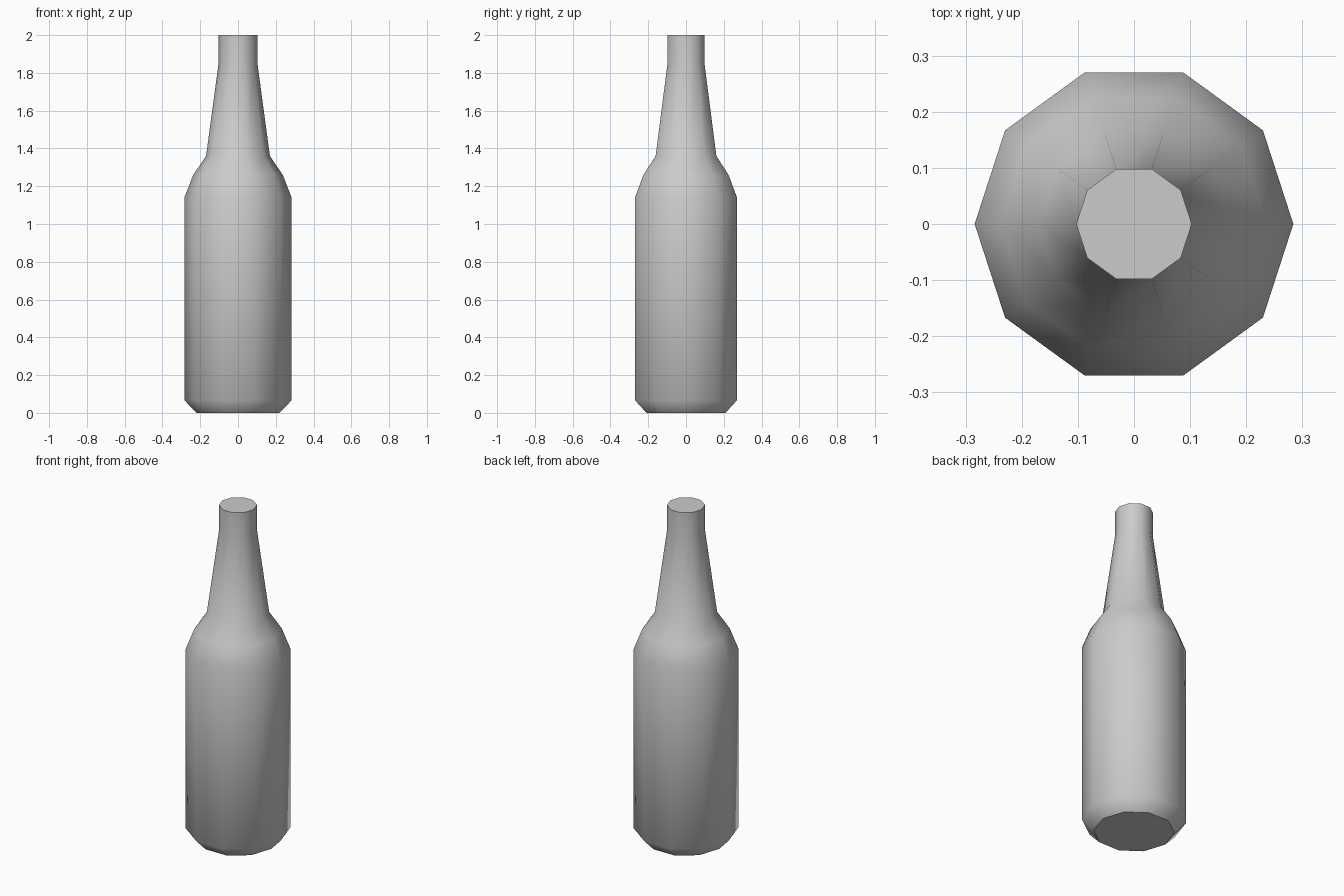
import bpy, bmesh
from math import cos, sin, tau

if "Cube" in bpy.data.objects:
    bpy.data.objects.remove(bpy.data.objects["Cube"])

SIDES = 10
# bottle outline from base to mouth: (radius, height)
PROFILE = [(0.22, 0.0), (0.284, 0.067), (0.284, 1.14), (0.237, 1.26),
           (0.169, 1.36), (0.103, 1.85), (0.103, 2.0)]

bm = bmesh.new()
rings = [[bm.verts.new((r * cos(tau * i / SIDES), r * sin(tau * i / SIDES), z))
          for i in range(SIDES)] for r, z in PROFILE]

# smooth wall, ring by ring
for low, high in zip(rings, rings[1:]):
    for i in range(SIDES):
        j = (i + 1) % SIDES
        bm.faces.new((low[i], low[j], high[j], high[i])).smooth = True

# flat base and closed mouth
bm.faces.new(rings[0][::-1])
bm.faces.new(rings[-1])

mesh = bpy.data.meshes.new("bottle")
bm.to_mesh(mesh)
bm.free()
bottle = bpy.data.objects.new("bottle", mesh)
bpy.context.collection.objects.link(bottle)
